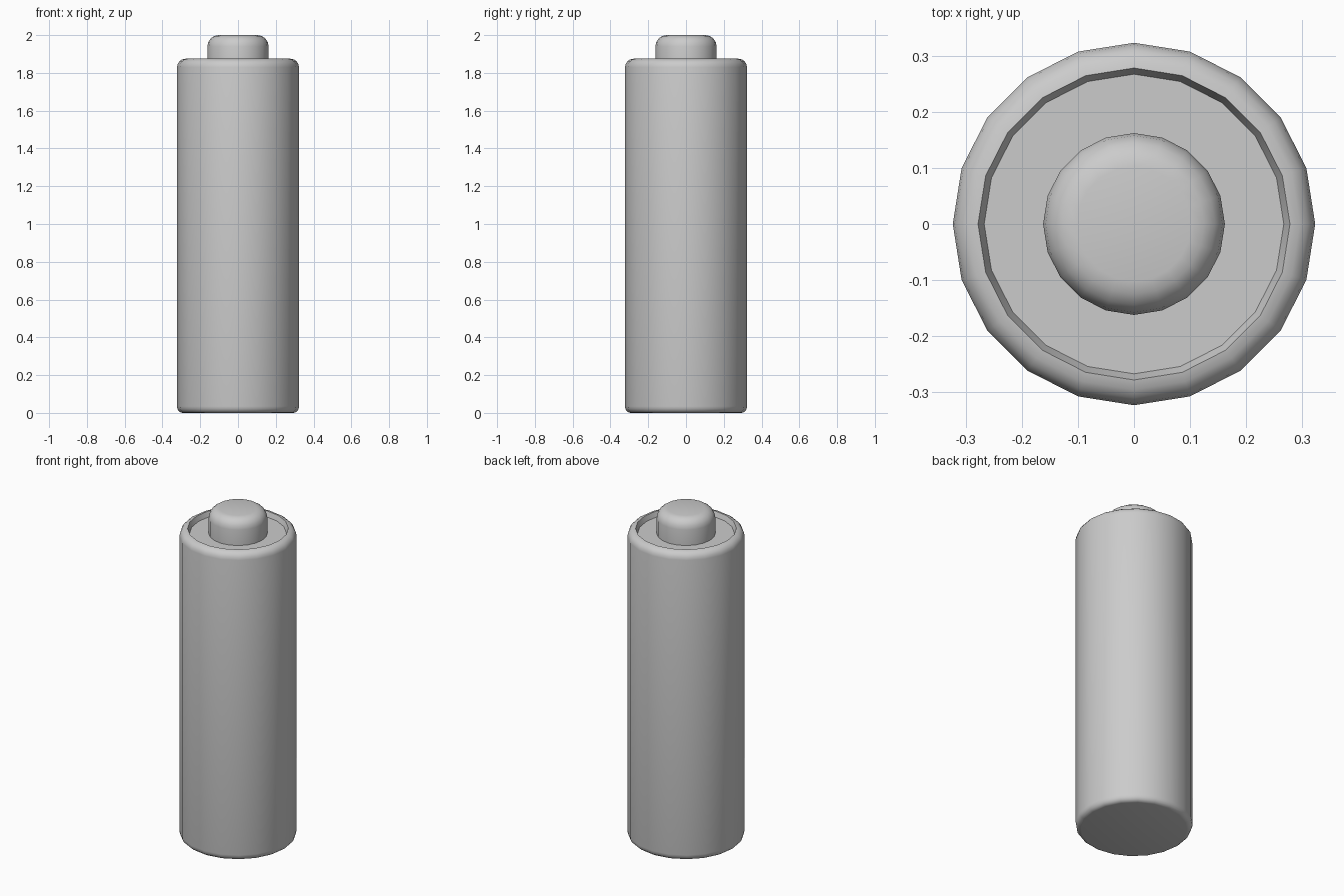
import bpy, bmesh, math

if "Cube" in bpy.data.objects:
    bpy.data.objects.remove(bpy.data.objects["Cube"])

SIDES = 20


def lathe(name, profile):
    """Spin a (radius, height) profile around z; the two ends are capped with flat faces."""
    bm = bmesh.new()
    rings = []
    for r, z in profile:
        rings.append([bm.verts.new((r * math.cos(2 * math.pi * i / SIDES),
                                    r * math.sin(2 * math.pi * i / SIDES), z))
                      for i in range(SIDES)])
    for low, high in zip(rings, rings[1:]):
        for i in range(SIDES):
            j = (i + 1) % SIDES
            bm.faces.new((low[i], low[j], high[j], high[i]))
    bm.faces.new(rings[0][::-1])
    bm.faces.new(rings[-1])
    mesh = bpy.data.meshes.new(name)
    bm.to_mesh(mesh)
    bm.free()
    obj = bpy.data.objects.new(name, mesh)
    bpy.context.collection.objects.link(obj)
    bpy.ops.object.select_all(action='DESELECT')
    obj.select_set(True)
    bpy.context.view_layer.objects.active = obj
    bpy.ops.object.shade_smooth_by_angle(angle=math.radians(35))
    return obj


def arc(radius, z, dr, dz, steps=4):
    """Quarter-round from the vertical side (radius, z) to (radius - dr, z + dz)."""
    return [(radius - dr * (1 - math.cos(math.pi / 2 * k / steps)),
             z + dz * math.sin(math.pi / 2 * k / steps)) for k in range(steps + 1)]


# Casing: rounded bottom and top edges, with a shallow recess in the top
bottom = arc(0.323, 0.035, 0.03, -0.035)[::-1]
top = arc(0.323, 1.83, 0.045, 0.045)
lathe("casing", bottom + top + [(0.267, 1.845)])

# Rounded terminal button standing in the recess
lathe("terminal", [(0.162, 1.845)] + arc(0.162, 1.94, 0.06, 0.06))
